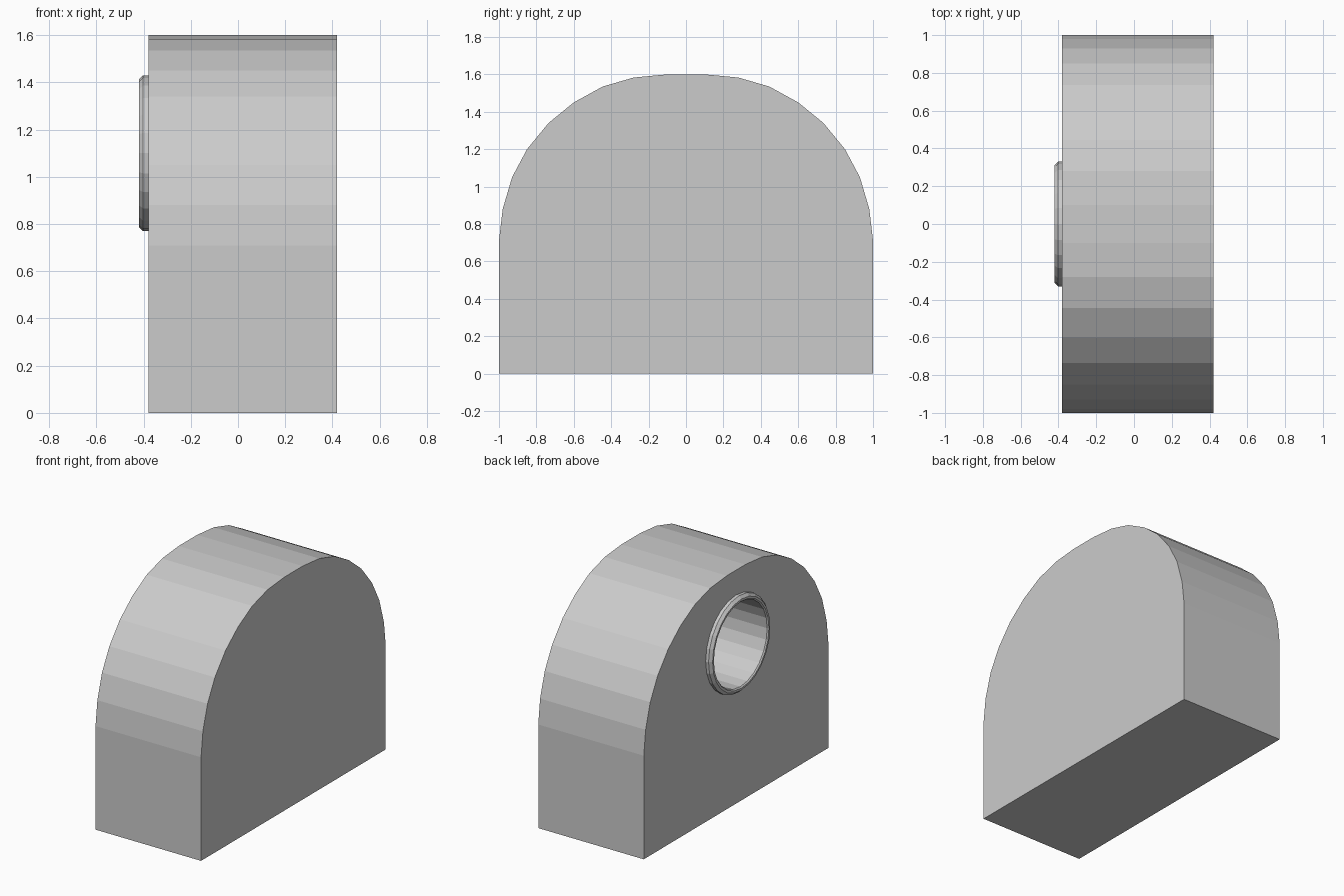
import bpy, bmesh, math

if "Cube" in bpy.data.objects:
    bpy.data.objects.remove(bpy.data.objects["Cube"])

X0, X1 = -0.38, 0.42       # body faces
HOLE_Z, HOLE_R, SIDES = 1.10, 0.29, 24


def make_object(name, bm):
    bmesh.ops.recalc_face_normals(bm, faces=bm.faces[:])
    mesh = bpy.data.meshes.new(name)
    bm.to_mesh(mesh)
    bm.free()
    obj = bpy.data.objects.new(name, mesh)
    bpy.context.collection.objects.link(obj)
    return obj


def lathe(name, profile, closed):
    """Spin (x, radius) points about the hole axis; cap the ends if not closed."""
    bm = bmesh.new()
    rings = []
    for x, r in profile:
        rings.append([bm.verts.new((x, r * math.cos(a), HOLE_Z + r * math.sin(a)))
                      for a in (2 * math.pi * i / SIDES for i in range(SIDES))])
    n = len(rings)
    for k in range(n if closed else n - 1):
        a, b = rings[k], rings[(k + 1) % n]
        for i in range(SIDES):
            j = (i + 1) % SIDES
            bm.faces.new((a[i], a[j], b[j], b[i]))
    if not closed:
        bm.faces.new(rings[0])
        bm.faces.new(rings[-1])
    return make_object(name, bm)


# Arched body: half profile mirrored in y, extruded along x
half = [(1, 0), (1, 0.71), (0.98, 0.88), (0.93, 1.05), (0.85, 1.20), (0.735, 1.34),
        (0.60, 1.45), (0.445, 1.535), (0.28, 1.583), (0.10, 1.60)]
outline = half + [(-y, z) for y, z in reversed(half)]
bm = bmesh.new()
face = bm.faces.new([bm.verts.new((X0, y, z)) for y, z in outline])
ext = bmesh.ops.extrude_face_region(bm, geom=[face], use_keep_orig=True)
bmesh.ops.translate(bm, vec=(X1 - X0, 0, 0),
                    verts=[g for g in ext["geom"] if isinstance(g, bmesh.types.BMVert)])
body = make_object("arched_body", bm)

# Round blind hole in the -x face
cutter = lathe("hole_cutter", [(X0 - 0.2, HOLE_R), (X0 + 0.62, HOLE_R)], False)
cutter.hide_render = True
cut = body.modifiers.new("hole", "BOOLEAN")
cut.operation, cut.solver, cut.object = "DIFFERENCE", "EXACT", cutter
bpy.context.view_layer.objects.active = body
bpy.ops.object.modifier_apply(modifier=cut.name)
bpy.data.objects.remove(cutter)

# Chamfered collar round the hole
lathe("hole_collar", [(X0 + 0.01, 0.33), (-0.402, 0.33), (-0.42, 0.312),
                      (-0.42, 0.298), (-0.412, HOLE_R), (X0 + 0.01, HOLE_R)], True)
